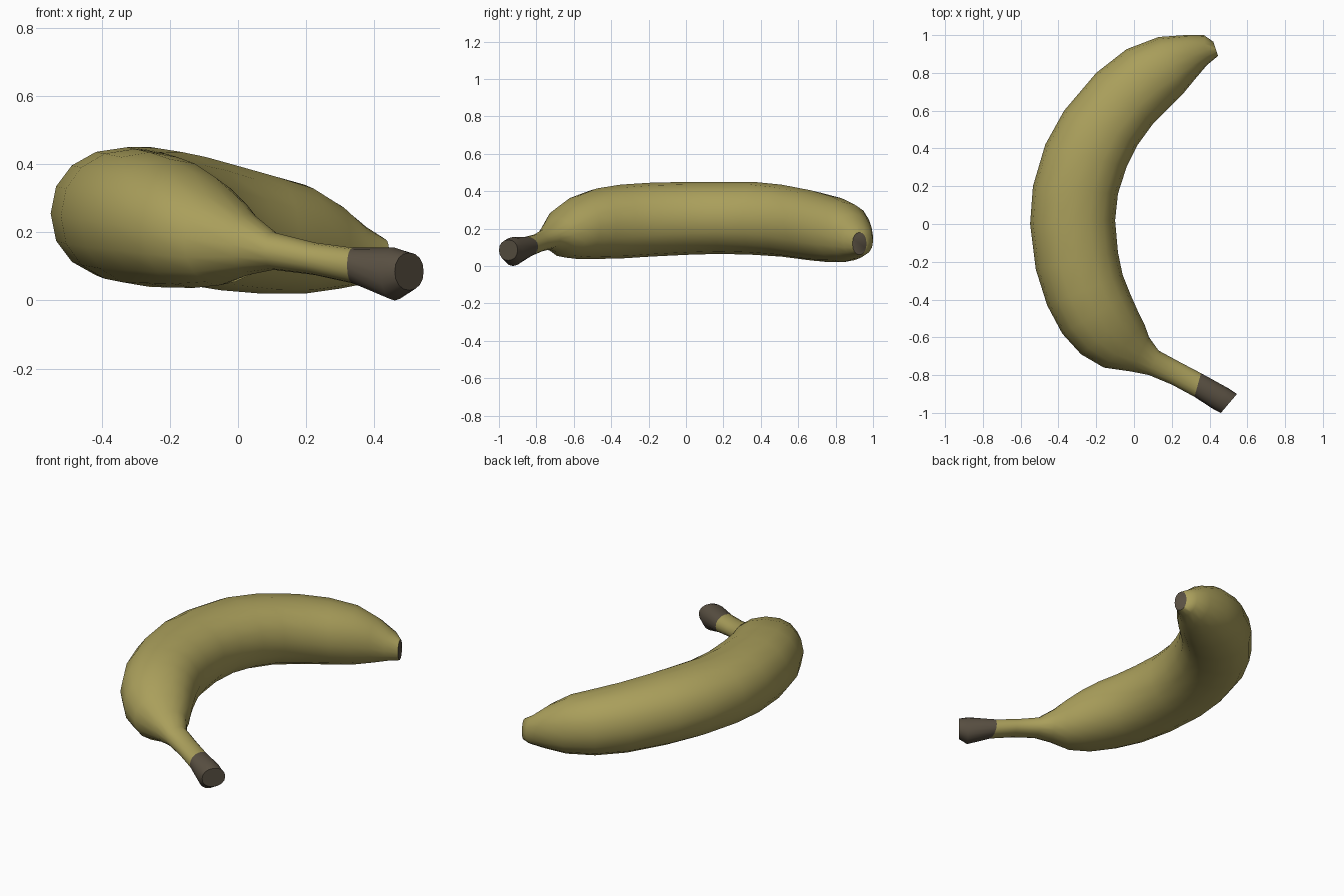
import bpy, bmesh, math
from mathutils import Vector

if "Cube" in bpy.data.objects:
    bpy.data.objects.remove(bpy.data.objects["Cube"])

def material(name, rgb):
    m = bpy.data.materials.new(name)
    m.diffuse_color = (*rgb, 1)
    m.use_nodes = True
    m.node_tree.nodes["Principled BSDF"].inputs["Base Color"].default_value = m.diffuse_color
    return m

peel = material("yellow_peel", (0.40, 0.345, 0.105))
brown = material("dark_brown", (0.10, 0.08, 0.055))

# Cross-sections from stem to tip: outer x, y, inner x, y, bottom z, top z
SECTIONS = [
    (.46, -1.0, .545, -.90, .03, .14),
    (.42, -.98, .50, -.87, .00, .155),
    (.32, -.915, .355, -.79, .05, .155),
    (.20, -.85, .25, -.735, .075, .17),
    (.08, -.80, .13, -.67, .09, .20),
    (-.02, -.78, .08, -.60, .075, .255),
    (-.16, -.76, .055, -.53, .045, .32),
    (-.28, -.69, .02, -.46, .037, .375),
    (-.38, -.58, -.02, -.37, .038, .415),
    (-.46, -.43, -.06, -.27, .04, .435),
    (-.52, -.24, -.085, -.15, .05, .445),
    (-.55, .00, -.10, .02, .06, .45),
    (-.535, .20, -.085, .16, .065, .45),
    (-.47, .42, -.04, .30, .06, .45),
    (-.37, .60, .02, .42, .05, .435),
    (-.20, .80, .10, .53, .03, .405),
    (-.04, .925, .18, .61, .02, .375),
    (.13, .99, .26, .69, .02, .34),
    (.27, 1.0, .33, .775, .035, .28),
    (.37, 1.0, .385, .84, .05, .215),
    (.42, .965, .445, .89, .06, .18),
]
SIDES = 16

def power(v, e):
    return math.copysign(abs(v) ** e, v)

# Banana body: rounded rings bridged along the curve
bm = bmesh.new()
rings = []
for ox, oy, ix, iy, lo, hi in SECTIONS:
    outer, inner = Vector((ox, oy, 0)), Vector((ix, iy, 0))
    mid, half = (outer + inner) / 2, (outer - inner) / 2
    ring = []
    for k in range(SIDES):
        a = 2 * math.pi * k / SIDES
        p = mid + half * power(math.cos(a), .93)
        p.z = (lo + hi) / 2 + (hi - lo) / 2 * power(math.sin(a), .93)
        ring.append(bm.verts.new(p))
    rings.append(ring)

for i, (r, s) in enumerate(zip(rings, rings[1:])):
    for k in range(SIDES):
        n = (k + 1) % SIDES
        f = bm.faces.new((r[k], r[n], s[n], s[k]))
        f.material_index = 1 if i < 2 else 0   # dark stem end
# Dark end caps
for ring in (rings[0], rings[-1]):
    bm.faces.new(ring).material_index = 1
bmesh.ops.recalc_face_normals(bm, faces=bm.faces[:])

mesh = bpy.data.meshes.new("banana")
bm.to_mesh(mesh)
bm.free()
mesh.materials.append(peel)
mesh.materials.append(brown)
banana = bpy.data.objects.new("banana", mesh)
bpy.context.collection.objects.link(banana)
bpy.context.view_layer.objects.active = banana
banana.select_set(True)
bpy.ops.object.shade_smooth_by_angle(angle=math.radians(50))
